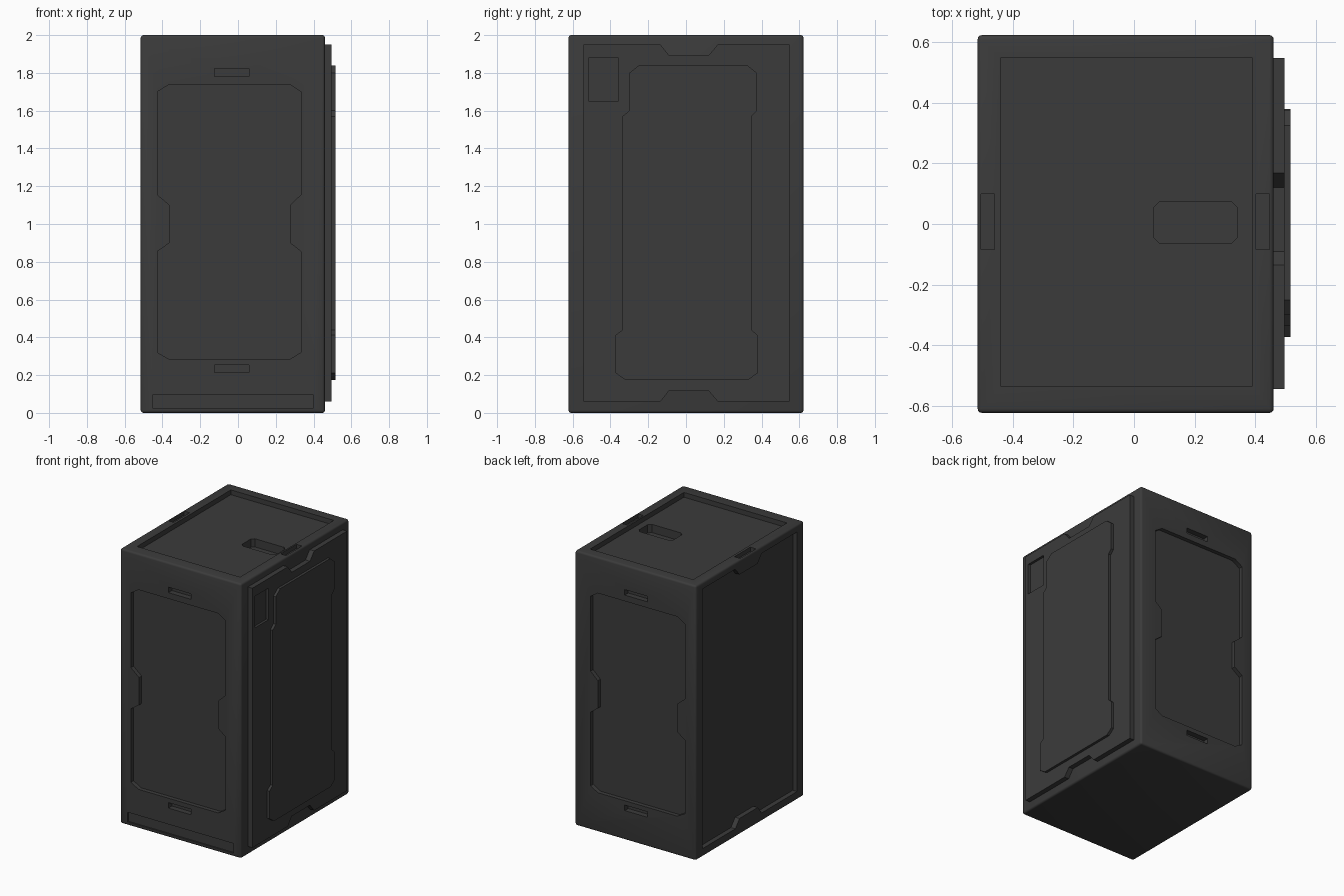
import bpy, bmesh
from mathutils import Vector

if "Cube" in bpy.data.objects:
    bpy.data.objects.remove(bpy.data.objects["Cube"])

dark = bpy.data.materials.new("dark_grey")
dark.diffuse_color = (0.044, 0.044, 0.044, 1)
dark.use_nodes = True
dark.node_tree.nodes["Principled BSDF"].inputs["Base Color"].default_value = dark.diffuse_color


def prism(name, pts, axis, a, b):
    """Extrude a 2D outline along an axis from a to b.
    Outline coordinates: x axis -> (y, z), y axis -> (x, z), z axis -> (x, y)."""
    def place(p, d):
        return {"x": (d, p[0], p[1]), "y": (p[0], d, p[1]), "z": (p[0], p[1], d)}[axis]
    bm = bmesh.new()
    lo = [bm.verts.new(place(p, a)) for p in pts]
    hi = [bm.verts.new(place(p, b)) for p in pts]
    bm.faces.new(lo)
    bm.faces.new(hi)
    n = len(pts)
    for i in range(n):
        j = (i + 1) % n
        bm.faces.new((lo[i], lo[j], hi[j], hi[i]))
    bmesh.ops.recalc_face_normals(bm, faces=bm.faces[:])
    me = bpy.data.meshes.new(name)
    bm.to_mesh(me)
    bm.free()
    me.materials.append(dark)
    ob = bpy.data.objects.new(name, me)
    bpy.context.collection.objects.link(ob)
    return ob


def rect(x0, x1, y0, y1, c=0.0):
    """Rectangle outline, optionally with chamfered corners."""
    if not c:
        return [(x0, y0), (x1, y0), (x1, y1), (x0, y1)]
    return [(x0 + c, y0), (x1 - c, y0), (x1, y0 + c), (x1, y1 - c),
            (x1 - c, y1), (x0 + c, y1), (x0, y1 - c), (x0, y0 + c)]


def apply(ob, mod):
    bpy.ops.object.select_all(action='DESELECT')
    bpy.context.view_layer.objects.active = ob
    ob.select_set(True)
    bpy.ops.object.modifier_apply(modifier=mod.name)


def cut(ob, pts, axis, a, b):
    """Sink a recess with the given outline into an object."""
    cutter = prism("cutter", pts, axis, a, b)
    cutter.hide_render = True
    mod = ob.modifiers.new("cut", 'BOOLEAN')
    mod.operation = 'DIFFERENCE'
    mod.solver = 'EXACT'
    mod.object = cutter
    apply(ob, mod)
    bpy.data.objects.remove(cutter)


# Case body with rounded edges
X0, X1, Y = -0.515, 0.46, 0.622
body = prism("case_body", rect(X0, X1, -Y, Y), "z", 0.0, 2.0)
bev = body.modifiers.new("bevel", 'BEVEL')
bev.width = 0.014
bev.segments = 3
apply(body, bev)

# Front and back: waisted recess and two slots each
waisted = [(-0.365, 0.285), (0.275, 0.285), (0.333, 0.32), (0.333, 0.855),
           (0.275, 0.90), (0.275, 1.10), (0.333, 1.155), (0.333, 1.70),
           (0.275, 1.738), (-0.365, 1.738), (-0.427, 1.70), (-0.427, 1.155),
           (-0.362, 1.10), (-0.362, 0.90), (-0.427, 0.855), (-0.427, 0.32)]
for s in (-1, 1):
    cut(body, waisted, "y", s * (Y - 0.03), s * (Y + 0.1))
    for z in (0.213, 1.782):
        cut(body, rect(-0.125, 0.058, z, z + 0.04), "y", s * (Y - 0.04), s * (Y + 0.1))

# Low strip on the front only
cut(body, rect(-0.453, 0.40, 0.025, 0.095), "y", -Y + 0.01, -Y - 0.1)

# Top: tray, grip pocket and two rim slots
cut(body, rect(-0.44, 0.39, -0.533, 0.546), "z", 1.965, 2.1)
cut(body, rect(0.065, 0.34, -0.065, 0.074, 0.02), "z", 1.905, 2.1)
for x in (-0.504, 0.402):
    cut(body, rect(x, x + 0.045, -0.084, 0.098), "z", 1.97, 2.1)

# Side panel outline with a notch at top and bottom; recess on the left side
side = [(-0.543, 0.06), (-0.135, 0.06), (-0.09, 0.117), (0.12, 0.117), (0.168, 0.06),
        (0.547, 0.06), (0.547, 1.95), (0.168, 1.95), (0.12, 1.893), (-0.09, 1.893),
        (-0.135, 1.95), (-0.543, 1.95)]
cut(body, side, "x", X0 - 0.1, X0 + 0.035)

# Raised panel on the right side with a small sunken window
panel = prism("side_panel", side, "x", X1 - 0.005, 0.496)
cut(panel, rect(-0.515, -0.358, 1.65, 1.88), "x", 0.478, 0.6)

# Shaped plate on the side panel
plate = [(-0.32, 0.175), (0.33, 0.175), (0.378, 0.21), (0.378, 0.412), (0.347, 0.44),
         (0.347, 1.57), (0.375, 1.60), (0.375, 1.80), (0.325, 1.84), (-0.25, 1.84),
         (-0.30, 1.80), (-0.30, 1.60), (-0.336, 1.57), (-0.336, 0.44),
         (-0.372, 0.412), (-0.372, 0.21)]
prism("side_plate", plate, "x", 0.485, 0.515)

# Smooth only the rounded edges
bpy.ops.object.select_all(action='DESELECT')
body.select_set(True)
bpy.context.view_layer.objects.active = body
bpy.ops.object.shade_smooth_by_angle(angle=0.6)
